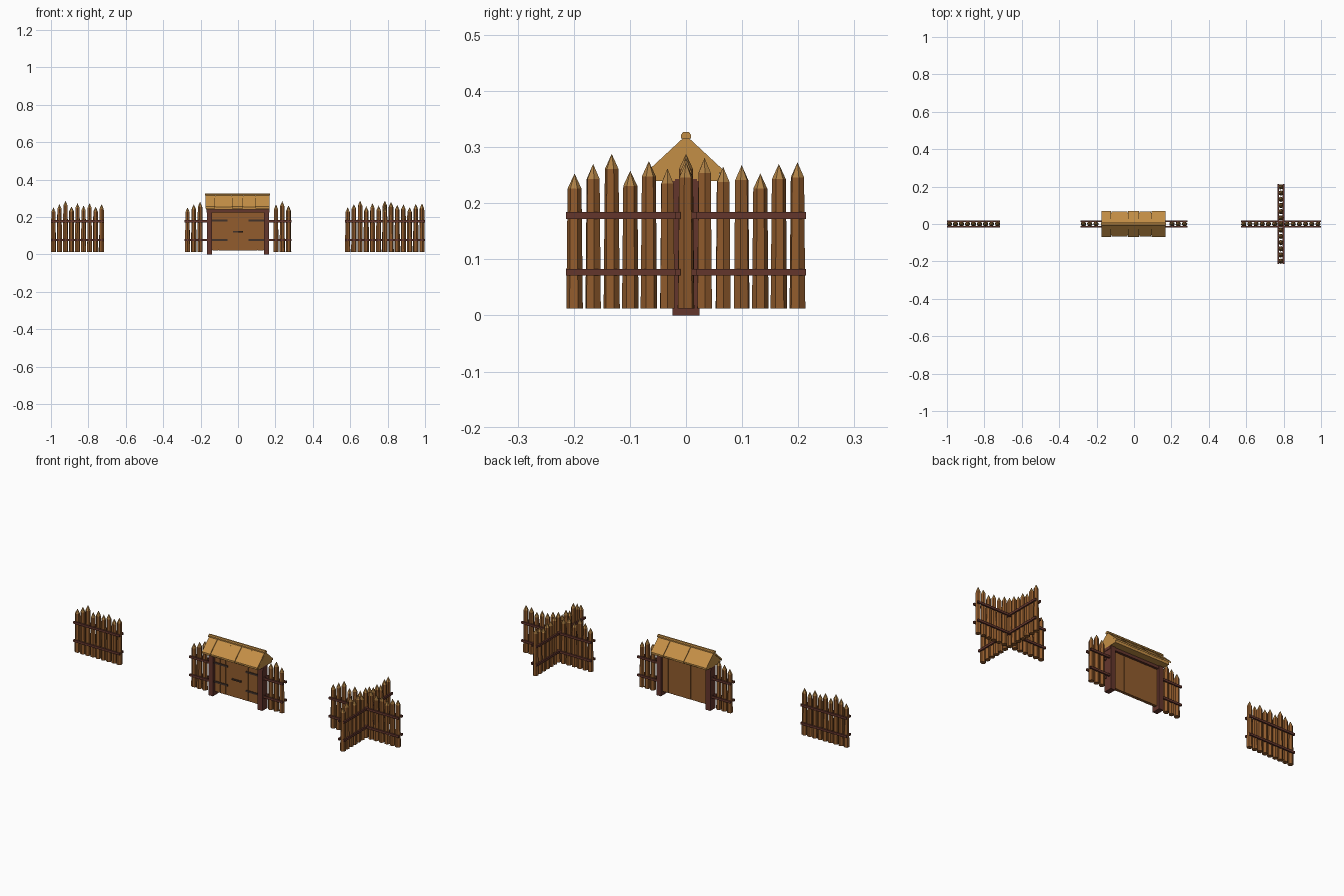
import bpy, bmesh, math, random
from mathutils import Matrix, Vector

random.seed(4)
if "Cube" in bpy.data.objects:
    bpy.data.objects.remove(bpy.data.objects["Cube"], do_unlink=True)


def material(name, srgb):
    lin = [(c / 255 / 12.92) if c < 11 else ((c / 255 + 0.055) / 1.055) ** 2.4 for c in srgb]
    m = bpy.data.materials.new(name)
    m.use_nodes = True
    m.diffuse_color = (*lin, 1)
    m.node_tree.nodes["Principled BSDF"].inputs["Base Color"].default_value = (*lin, 1)
    return m


BARK = material("stake wood", (146, 92, 45))
CUT = material("cut wood", (176, 130, 70))
BEAM = material("dark red beam", (100, 54, 44))
DOOR = material("door wood", (146, 92, 45))
ROOF = material("roof wood", (196, 143, 70))
IRON = material("dark iron", (66, 50, 42))


def finish(bm, name, *mats):
    bmesh.ops.recalc_face_normals(bm, faces=bm.faces)
    mesh = bpy.data.meshes.new(name)
    bm.to_mesh(mesh)
    bm.free()
    for m in mats:
        mesh.materials.append(m)
    ob = bpy.data.objects.new(name, mesh)
    bpy.context.collection.objects.link(ob)
    return ob


def add_box(bm, x, y, z):
    """Box from (low, high) pairs."""
    c = [(a + b) / 2 for a, b in (x, y, z)]
    s = [b - a for a, b in (x, y, z)]
    bmesh.ops.create_cube(bm, size=1, matrix=Matrix.Translation(c) @ Matrix.Diagonal((*s, 1)))


def box(name, mat, x, y, z):
    bm = bmesh.new()
    add_box(bm, x, y, z)
    return finish(bm, name, mat)


# Sharpened stakes: a tapered hexagonal trunk with a pale pointed tip
def stakes(name, cx, spots, along_y=False):
    bm = bmesh.new()
    for u, top in spots:
        centre = Vector((cx, u, 0)) if along_y else Vector((cx + u, 0, 0))
        turn = random.uniform(0, math.tau)
        rings = []
        for z, r in ((0.012, 0.0148), (top - 0.027, 0.0125)):
            rings.append([bm.verts.new(centre + Vector((
                r * math.cos(turn + k * math.tau / 6),
                r * math.sin(turn + k * math.tau / 6), z))) for k in range(6)])
        tip = bm.verts.new(centre + Vector((0, 0, top)))
        low, high = rings
        bm.faces.new(low)
        for k in range(6):
            n = (k + 1) % 6
            bm.faces.new((low[k], low[n], high[n], high[k]))
            bm.faces.new((high[k], high[n], tip)).material_index = 1
    return finish(bm, name, BARK, CUT)


# Pairs of rails on both faces of a fence
def rails(name, cx, start, end, along_y=False):
    bm = bmesh.new()
    for z in (0.077, 0.178):
        for side in (-1, 1):
            across = sorted((side * 0.010, side * 0.019))
            height = (z - 0.006, z + 0.006)
            if along_y:
                add_box(bm, [cx + a for a in across], (start, end), height)
            else:
                add_box(bm, (cx + start, cx + end), across, height)
    return finish(bm, name, BEAM)


def row(heights, step):
    mid = (len(heights) - 1) / 2
    return [((i - mid) * step, h) for i, h in enumerate(heights)]


TOPS = [.253, .27, .288, .258, .275, .262, .288, .281, .265, .268, .253, .27, .273]

# Straight fence
stakes("straight_fence_stakes", -0.858, row(TOPS[:5] + [.262, .275, .256, .27], 0.0322))
rails("straight_fence_rails", -0.858, -0.142, 0.142)

# Crossing fence
cross = row(TOPS, 0.0331)
stakes("cross_fence_stakes_x", 0.785, cross)
stakes("cross_fence_stakes_y", 0.785, [s for s in cross if abs(s[0]) > 0.01], True)
rails("cross_fence_rails_x", 0.785, -0.214, 0.215)
rails("cross_fence_rails_y", 0.785, -0.214, 0.214, True)

# Gate wings
for side, name, tops in ((-1, "right", (.282, .268, .253)), (1, "left", (.268, .285, .262))):
    spots = [(side * (0.203 + 0.0335 * i), h) for i, h in enumerate(tops)]
    stakes("gate_stakes_" + name, 0, spots)
    rails("gate_rails_" + name, 0, *sorted((side * 0.16, side * 0.287)))
    x = sorted((side * 0.138, side * 0.166))
    box("gate_post_" + name, BEAM, x, (-0.024, 0.024), (0, 0.243))

# Lintel over the door
box("gate_lintel", BEAM, (-0.168, 0.168), (-0.020, 0.020), (0.224, 0.243))

# Door planks with narrow grooves between them
bm = bmesh.new()
planks = 8
width = 0.276 / planks
for i in range(planks):
    x0 = -0.138 + i * width
    depth = 0.0075 + 0.001 * (i % 2)
    add_box(bm, (x0 + 0.0006, x0 + width - 0.0006), (-depth, depth), (0.022, 0.226))
finish(bm, "door_planks", DOOR)
box("door_core", DOOR, (-0.138, 0.138), (-0.005, 0.005), (0.023, 0.226))

# Door hinge straps and pull bar
for side, name in ((-1, "right"), (1, "left")):
    bm = bmesh.new()
    for z in (0.077, 0.182):
        add_box(bm, sorted((side * 0.055, side * 0.138)), (-0.012, -0.007), (z - 0.005, z + 0.005))
    finish(bm, "door_straps_" + name, IRON)
bm = bmesh.new()
add_box(bm, (-0.028, 0.028), (-0.016, -0.011), (0.117, 0.125))
for x in (-0.022, 0.022):
    add_box(bm, (x - 0.004, x + 0.004), (-0.013, -0.006), (0.117, 0.125))
finish(bm, "door_pull_bar", IRON)


# Roof: filled gable covered by plank panels on each slope
def prism(bm, outline, x0, x1):
    a, b = ([bm.verts.new((x, y, z)) for y, z in outline] for x in (x0, x1))
    bm.faces.new(a)
    bm.faces.new(b)
    for i in range(len(a)):
        j = (i + 1) % len(a)
        bm.faces.new((a[i], a[j], b[j], b[i]))


bm = bmesh.new()
prism(bm, [(-0.060, 0.240), (0.060, 0.240), (0.060, 0.256), (0, 0.314), (-0.060, 0.256)], -0.170, 0.168)
finish(bm, "roof_gable", ROOF)

bm = bmesh.new()
edges = [-0.174, -0.122, -0.034, 0.028, 0.092, 0.168]
for side in (-1, 1):
    for i, (x0, x1) in enumerate(zip(edges, edges[1:])):
        drop = 0.0025 * (i % 2)
        eave = 0.070 - drop
        prism(bm, [(0, 0.321 - drop), (side * eave, 0.256 - drop / 2),
                   (side * eave, 0.246), (0, 0.310)], x0 + 0.0007, x1 - 0.0007)
finish(bm, "roof_panels", ROOF)

# Ridge cap
bm = bmesh.new()
prism(bm, [(-0.009, 0.315), (0.009, 0.315), (0.009, 0.322), (0.005, 0.327),
           (-0.005, 0.327), (-0.009, 0.322)], -0.177, 0.171)
finish(bm, "roof_ridge", ROOF)
